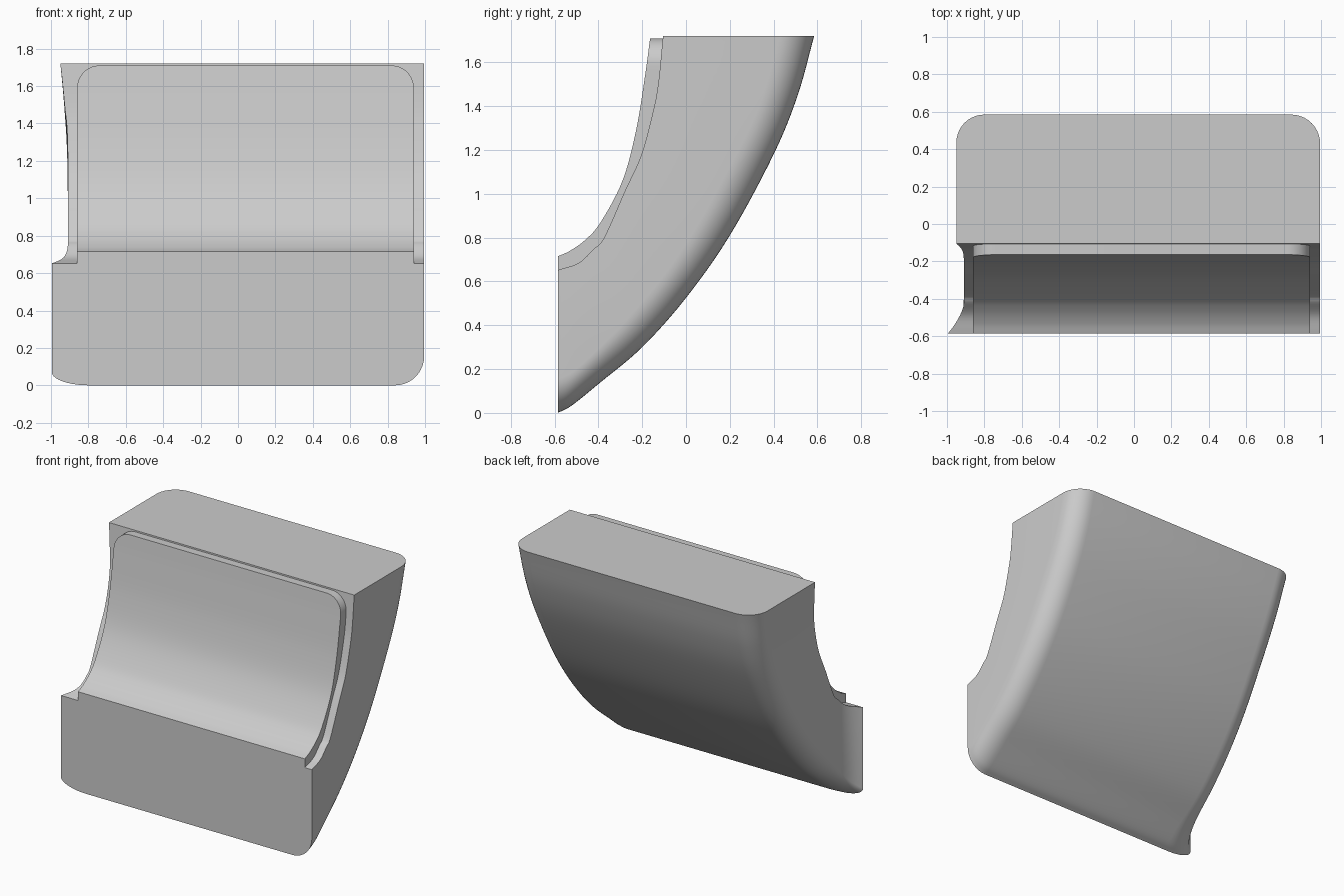
import bpy, bmesh, math
from mathutils import Vector

cube = bpy.data.objects.get("Cube")
if cube:
    bpy.data.objects.remove(cube, do_unlink=True)

grey = bpy.data.materials.new("light_grey")
grey.use_nodes = True
COLOR = (0.6, 0.6, 0.6, 1)
grey.diffuse_color = COLOR
grey.node_tree.nodes["Principled BSDF"].inputs["Base Color"].default_value = COLOR

# Side profiles as (y, z), from the front face up to the top face
OUTER = [(-.585, 0), (-.52, .035), (-.39, .14), (-.2, .3), (0, .525),
         (.2, .81), (.4, 1.18), (.51, 1.45), (.585, 1.72)]
INNER = [(-.585, .652), (-.49, .685), (-.42, .75), (-.374, .8), (-.278, 1.015),
         (-.205, 1.175), (-.155, 1.358), (-.128, 1.494), (-.105, 1.72)]
PANEL = [(-.585, .715), (-.53, .74), (-.46, .79), (-.39, .87), (-.29, 1.06),
         (-.228, 1.29), (-.187, 1.54), (-.164, 1.71)]
PANEL_BASE = [(-.585, .652), (-.52, .66), (-.44, .71), (-.36, .8), (-.25, 1.03),
              (-.16, 1.29), (-.115, 1.54), (-.1, 1.71)]


def spline(points, t):
    """Smooth curve through the points, t from 0 to 1."""
    p = [Vector(q) for q in points]
    p = [2 * p[0] - p[1]] + p + [2 * p[-1] - p[-2]]
    n = len(points) - 1
    i = min(int(t * n), n - 1)
    f = t * n - i
    a, b, c, d = p[i:i + 4]
    return (2 * b + (c - a) * f + (2 * a - 5 * b + 4 * c - d) * f ** 2
            + (3 * b - a - 3 * c + d) * f ** 3) / 2


def loft(name, rings, angle):
    """Skin closed rings of equal size and cap both ends."""
    bm = bmesh.new()
    loops = [[bm.verts.new(co) for co in ring] for ring in rings]
    for a, b in zip(loops, loops[1:]):
        for i in range(len(a)):
            j = (i + 1) % len(a)
            bm.faces.new((a[i], a[j], b[j], b[i]))
    bm.faces.new(loops[0])
    bm.faces.new(loops[-1])
    bmesh.ops.recalc_face_normals(bm, faces=bm.faces)
    mesh = bpy.data.meshes.new(name)
    bm.to_mesh(mesh)
    bm.free()
    mesh.materials.append(grey)
    obj = bpy.data.objects.new(name, mesh)
    bpy.context.collection.objects.link(obj)
    bpy.ops.object.select_all(action='DESELECT')
    obj.select_set(True)
    bpy.context.view_layer.objects.active = obj
    bpy.ops.object.shade_smooth_by_angle(angle=math.radians(angle))
    return obj


def body_ring(t, steps=10):
    """Slab section: square inner corners, rounded outer corners."""
    start, end = spline(INNER, t), spline(OUTER, t)
    depth = (end - start).length
    # The side at -x flares out at both ends
    left = -.91 - .085 * max(0, 1 - t / .25) ** 2 - .04 * max(0, (t - .65) / .35) ** 2
    right = .995
    blend = min(1, t / .3)
    rx, rd, r = .2 - .05 * blend, .07 + .08 * blend, .155
    section = [(right, 0), (left, 0)]
    for k in range(steps + 1):
        a = math.pi / 2 * k / steps
        section.append((left + rx * (1 - math.cos(a)), depth - rd * (1 - math.sin(a))))
    for k in range(steps + 1):
        a = math.pi / 2 * k / steps
        section.append((right - r * (1 - math.sin(a)), depth - r * (1 - math.cos(a))))
    ring = []
    for x, d in section:
        p = start.lerp(end, d / depth)
        ring.append((x, p.x, p.y))
    return ring


def panel_ring(t, r=.12):
    """Thin raised section, narrowing to round the top corners."""
    low, high = spline(PANEL_BASE, t), spline(PANEL, t)
    gap = max(0, r - (1.71 - high.y))
    inset = r - math.sqrt(max(0, r * r - gap * gap))
    l, w = -.86 + inset, .94 - inset
    return [(l, *low), (w, *low), (w, *high), (l, *high)]


# Curved main slab
loft("curved_body", [body_ring(i / 48) for i in range(49)], 35)

# Raised panel on the hollow front, samples closer together near its top
loft("raised_panel", [panel_ring(math.sin(i / 56 * math.pi / 2)) for i in range(57)], 35)
